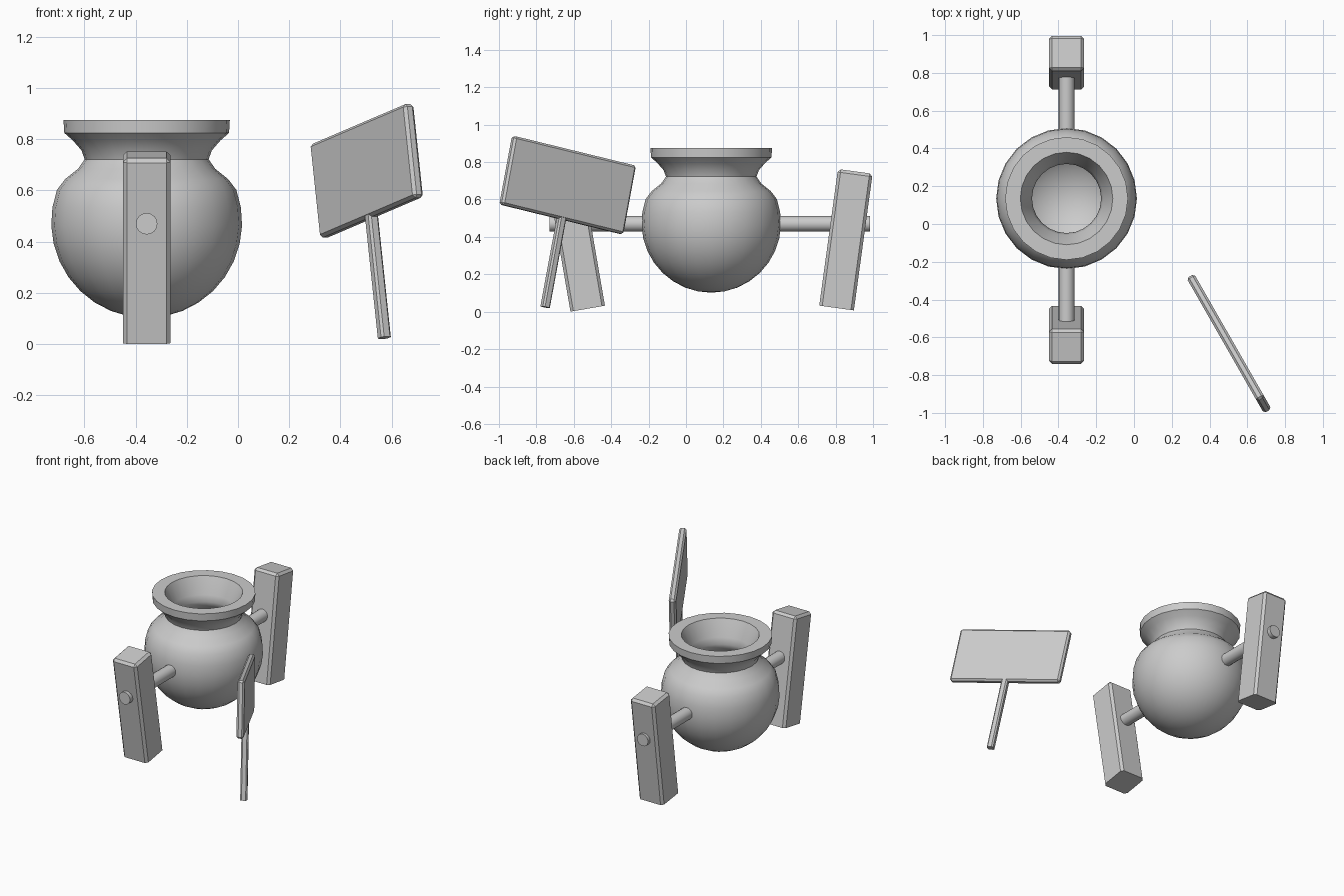
import bpy, bmesh, math
from mathutils import Matrix, Euler, Vector

if "Cube" in bpy.data.objects:
    bpy.data.objects.remove(bpy.data.objects["Cube"])

POT = Vector((-0.357, 0.135, 0.0))


def finish(name, bm, matrix, smooth=None):
    bmesh.ops.recalc_face_normals(bm, faces=bm.faces)
    mesh = bpy.data.meshes.new(name)
    bm.to_mesh(mesh)
    bm.free()
    ob = bpy.data.objects.new(name, mesh)
    bpy.context.collection.objects.link(ob)
    ob.matrix_world = matrix
    if smooth:
        bpy.ops.object.select_all(action='DESELECT')
        ob.select_set(True)
        bpy.context.view_layer.objects.active = ob
        bpy.ops.object.shade_smooth_by_angle(angle=math.radians(smooth))
    return ob


def block(name, size, matrix, bevel, sharp_bottom=False):
    """Chamfered box, optionally with a sharp bottom."""
    bm = bmesh.new()
    bmesh.ops.create_cube(bm, size=1)
    bmesh.ops.scale(bm, vec=size, verts=bm.verts)
    edges = [e for e in bm.edges
             if not (sharp_bottom and all(v.co.z < 0 for v in e.verts))]
    bmesh.ops.bevel(bm, geom=edges, offset=bevel, segments=1,
                    affect='EDGES', profile=0.5)
    return finish(name, bm, matrix)


def lathe(name, profile, steps, matrix, smooth):
    bm = bmesh.new()
    verts = [bm.verts.new((r, 0, z)) for r, z in profile]
    edges = [bm.edges.new(p) for p in zip(verts, verts[1:])]
    bmesh.ops.spin(bm, geom=verts + edges, cent=(0, 0, 0), axis=(0, 0, 1),
                   angle=2 * math.pi, steps=steps)
    bmesh.ops.remove_doubles(bm, verts=bm.verts, dist=1e-4)
    return finish(name, bm, matrix, smooth)


def arc(radius, zc, end, n):
    """Sphere profile from the bottom pole up to an angle above the equator."""
    angles = [math.radians(-90 + (90 + end) * i / n) for i in range(n + 1)]
    return [(max(radius * math.cos(a), 0), zc + radius * math.sin(a)) for a in angles]


# Pot: round body, pinched neck, flared rim and hollow inside
outside = arc(0.373, 0.475, 20, 10) + [
    (0.318, 0.645), (0.268, 0.685), (0.242, 0.722), (0.255, 0.757),
    (0.288, 0.795), (0.322, 0.825), (0.325, 0.875)]
inside = arc(0.315, 0.475, 25, 8) + [
    (0.24, 0.645), (0.195, 0.685), (0.183, 0.722), (0.195, 0.765), (0.245, 0.875)]
lathe("pot", outside + inside[::-1], 24, Matrix.Translation(POT), 35)

# Leaning posts and the support pegs running from the pot through them
for side, y, tilt, length, peg_end in (("front", -0.588, 9.8, 0.734, -0.73),
                                       ("back", 0.855, -7.8, 0.737, 0.985)):
    z = 0.378 if side == "front" else 0.385
    m = Matrix.Translation((POT.x, y, z)) @ Matrix.Rotation(math.radians(tilt), 4, 'X')
    block(side + "_post", (0.186, 0.187, length), m, 0.016, True)

    start = POT.y + math.copysign(0.34, y)
    bm = bmesh.new()
    bmesh.ops.create_cone(bm, cap_ends=True, segments=16, radius1=0.042,
                          radius2=0.042, depth=abs(peg_end - start))
    m = (Matrix.Translation((POT.x, (start + peg_end) / 2, 0.47))
         @ Matrix.Rotation(math.pi / 2, 4, 'X'))
    finish(side + "_peg", bm, m, 35)

# Tilted board on a stake
sign = (Matrix.Translation((0.503, -0.633, 0.677))
        @ Euler((0, math.radians(-12), math.radians(-60.2))).to_matrix().to_4x4())
block("board", (0.768, 0.046, 0.375), sign, 0.012)
block("stake", (0.044, 0.044, 0.50), sign @ Matrix.Translation((0, 0, -0.417)), 0.009, True)
